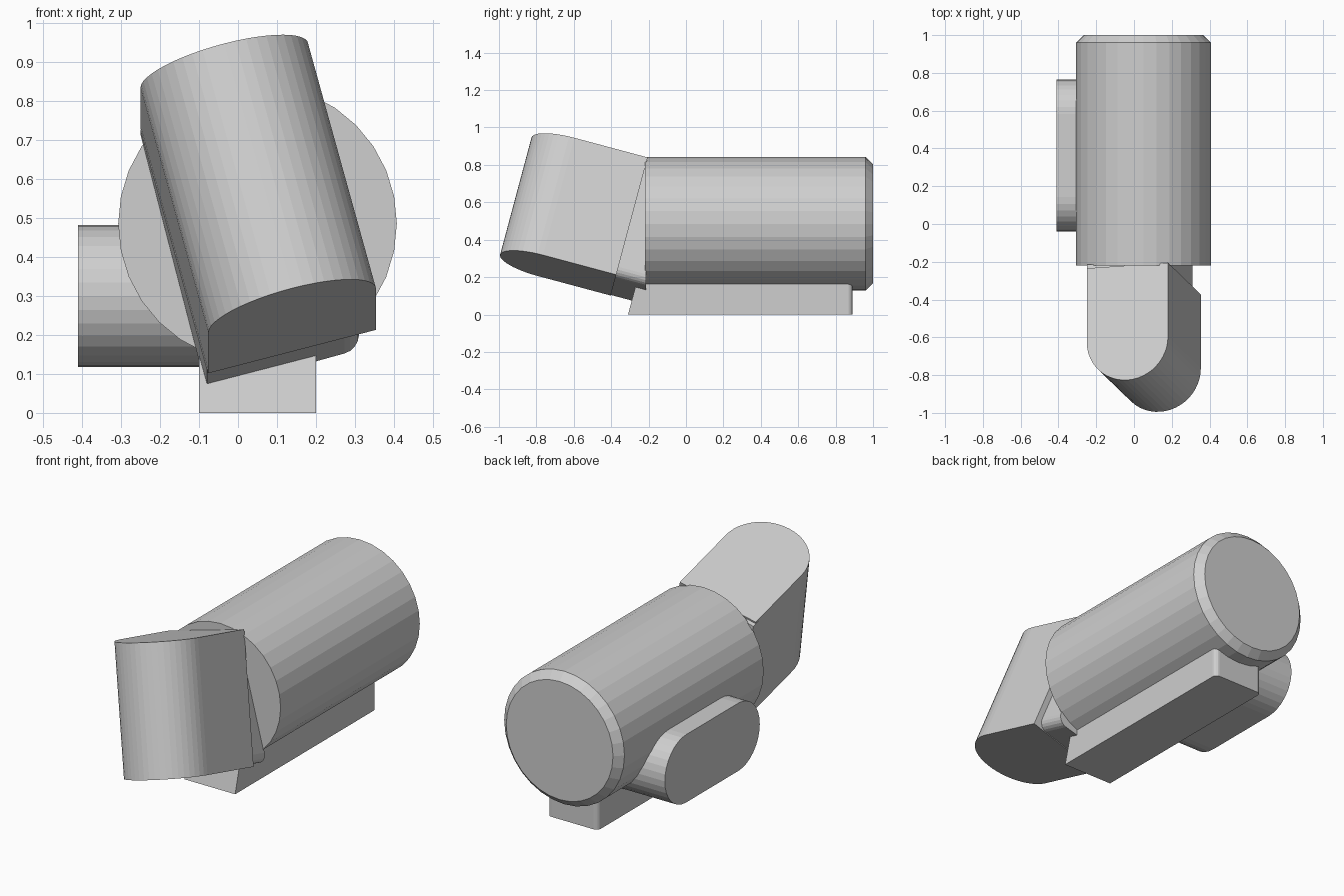
import bpy, bmesh, math
from mathutils import Matrix, Vector

if "Cube" in bpy.data.objects:
    bpy.data.objects.remove(bpy.data.objects["Cube"])

grey = bpy.data.materials.new("light grey")
grey.diffuse_color = (0.62, 0.62, 0.62, 1)
grey.use_nodes = True
grey.node_tree.nodes["Principled BSDF"].inputs["Base Color"].default_value = grey.diffuse_color


def finish(name, bm):
    bmesh.ops.recalc_face_normals(bm, faces=bm.faces)
    me = bpy.data.meshes.new(name)
    bm.to_mesh(me)
    bm.free()
    me.materials.append(grey)
    ob = bpy.data.objects.new(name, me)
    bpy.context.collection.objects.link(ob)
    return ob


def extrude(profile, low, high, matrix):
    """Closed 2D profile extruded along local z, then placed by matrix."""
    bm = bmesh.new()
    face = bm.faces.new([bm.verts.new((a, b, low)) for a, b in profile])
    out = bmesh.ops.extrude_face_region(bm, geom=[face])
    verts = [g for g in out["geom"] if isinstance(g, bmesh.types.BMVert)]
    bmesh.ops.translate(bm, vec=(0, 0, high - low), verts=verts)
    bm.transform(matrix)
    return bm


def arc(cx, cy, r, start, end, n):
    return [(cx + r * math.cos(math.radians(start + (end - start) * i / n)),
             cy + r * math.sin(math.radians(start + (end - start) * i / n)))
            for i in range(n + 1)]


# Main barrel with a chamfered back rim
bm = bmesh.new()
R, CX, CZ, SIDES = 0.357, 0.05, 0.485, 32
rings = []
for y, r in ((-0.22, R), (0.96, R), (1.0, R - 0.04)):
    rings.append([bm.verts.new((CX + r * math.cos(math.tau * i / SIDES), y,
                                CZ + r * math.sin(math.tau * i / SIDES)))
                  for i in range(SIDES)])
for a, b in zip(rings, rings[1:]):
    for i in range(SIDES):
        j = (i + 1) % SIDES
        bm.faces.new((a[i], a[j], b[j], b[i]))
bm.faces.new(rings[0])
bm.faces.new(rings[-1])
finish("barrel", bm)

# Pill-shaped side pod (profile in y-z, extruded along x)
YZ_TO_X = Matrix(((0, 0, 1, 0), (1, 0, 0, 0), (0, 1, 0, 0), (0, 0, 0, 1)))
pill = (arc(0.583, 0.299, 0.182, -90, 90, 16)
        + arc(0.142, 0.299, 0.182, 90, 270, 16))
finish("side_pod", extrude(pill, -0.41, -0.05, YZ_TO_X))

# Base rail with a sloping front and rounded back corners
rail = [(-0.31, 0), (0.89, 0), (0.89, 0.25), (-0.243, 0.25)]
bm = extrude(rail, -0.1, 0.2, YZ_TO_X)
corners = [e for e in bm.edges if all(v.co.y > 0.88 for v in e.verts)
           and abs(e.verts[0].co.z - e.verts[1].co.z) > 0.1]
bmesh.ops.bevel(bm, geom=corners, offset=0.025, segments=4, profile=0.5,
                affect='EDGES')
finish("base_rail", bm)

# Tilted head: round-nosed block leaning sideways and forward
TILT = (Matrix.Translation((-0.035, -0.611, 0.889))
        @ Matrix.Rotation(math.radians(-15), 4, 'X')
        @ Matrix.Rotation(math.radians(-15), 4, 'Y'))
nose = arc(0, 0, 0.2225, 180, 360, 24) + [(0.2225, 0.405), (-0.2225, 0.405)]
finish("head", extrude(nose, -0.672, 0, TILT))

# Wedge neck filling the gap between the head and the barrel
neck = [(-0.225, 0.38), (0.19, 0.38), (0.19, 0.85), (-0.225, 0.85)]
bm = extrude(neck, -0.668, -0.01, TILT)
inv = TILT.inverted()
low_edge = [e for e in bm.edges
            if all((inv @ v.co).x > 0.18 and (inv @ v.co).z < -0.6
                   for v in e.verts)]
bmesh.ops.bevel(bm, geom=low_edge, offset=0.05, segments=5, profile=0.5,
                affect='EDGES')
cut = bmesh.ops.bisect_plane(bm, geom=bm.verts[:] + bm.edges[:] + bm.faces[:],
                             plane_co=Vector((0, -0.215, 0)),
                             plane_no=Vector((0, 1, 0)), clear_outer=True)
rim = [g for g in cut["geom_cut"] if isinstance(g, bmesh.types.BMEdge)]
bmesh.ops.holes_fill(bm, edges=rim, sides=0)
finish("neck", bm)
